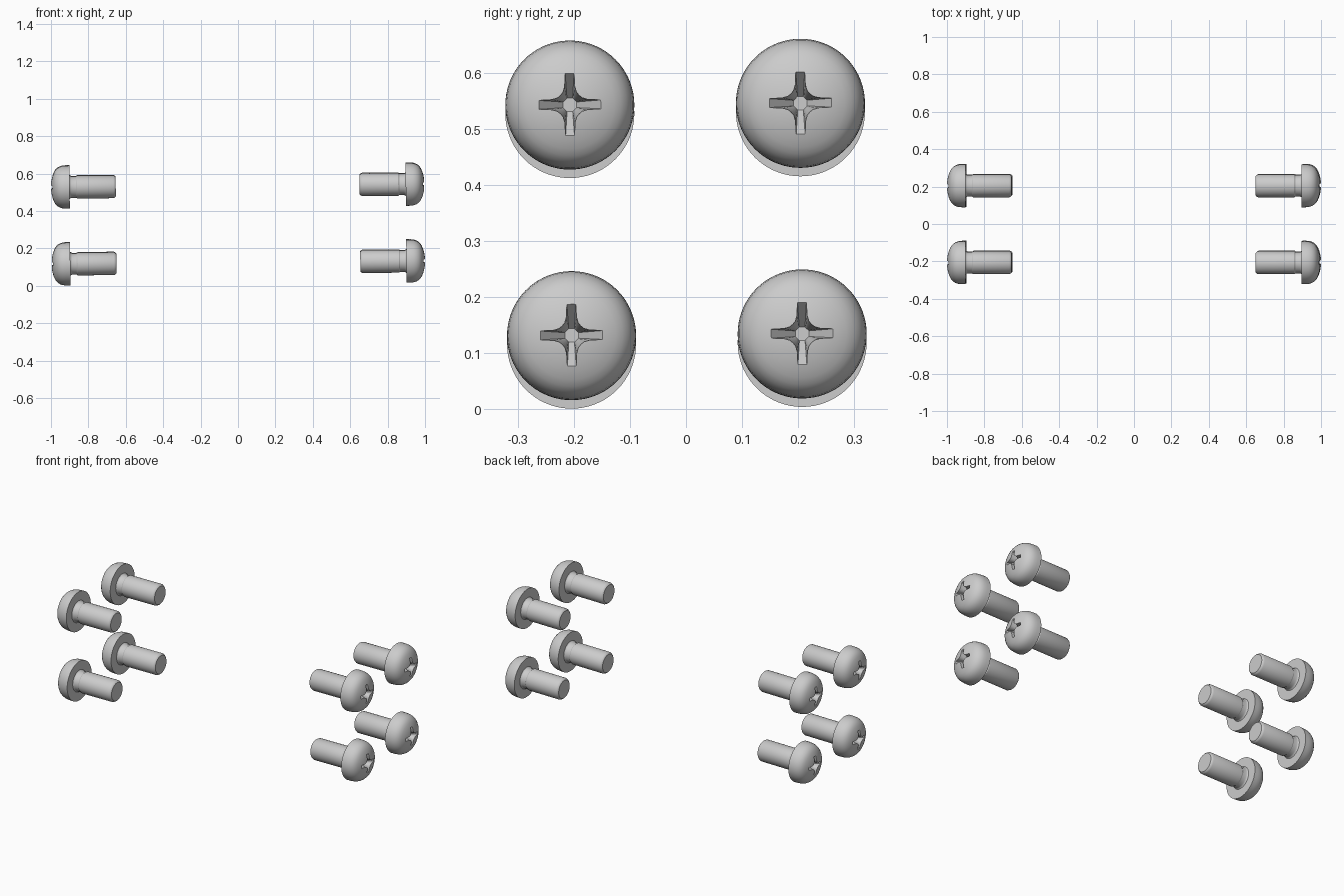
import bpy, bmesh, math
from mathutils import Matrix, Vector

if "Cube" in bpy.data.objects:
    bpy.data.objects.remove(bpy.data.objects["Cube"])

def link(name, bm):
    bmesh.ops.recalc_face_normals(bm, faces=bm.faces)
    me = bpy.data.meshes.new(name)
    bm.to_mesh(me)
    bm.free()
    ob = bpy.data.objects.new(name, me)
    bpy.context.collection.objects.link(ob)
    return ob

def lathe(name, profile, steps=72):
    """Revolve (axial, radius) points about the local x axis."""
    bm = bmesh.new()
    vs = [bm.verts.new((h, 0, r)) for h, r in profile]
    es = [bm.edges.new(p) for p in zip(vs, vs[1:])]
    bmesh.ops.spin(bm, geom=vs + es, cent=(0, 0, 0), axis=(1, 0, 0),
                   angle=math.tau, steps=steps, use_merge=False)
    bmesh.ops.remove_doubles(bm, verts=bm.verts, dist=1e-5)
    return link(name, bm)

def loft(name, rings):
    """Join rings, each (axial, quarter outline), repeated four times around x."""
    bm = bmesh.new()
    loops = []
    for h, quarter in rings:
        loops.append([bm.verts.new(Matrix.Rotation(k * math.pi / 2, 3, 'X') @ Vector((h, y, z)))
                      for k in range(4) for y, z in quarter])
    n = len(loops[0])
    for a, b in zip(loops, loops[1:]):
        for i in range(n):
            j = (i + 1) % n
            bm.faces.new((a[i], a[j], b[j], b[i]))
    bm.faces.new(loops[0])
    bm.faces.new(loops[-1])
    return link(name, bm)

# Screw body: blunt tip, shank, narrow neck, flat underside, domed pan head
screw = lathe("screw", [
    (-0.2465, 0), (-0.2465, 0.052), (-0.242, 0.057), (-0.234, 0.061),
    (-0.040, 0.061), (-0.034, 0.057), (-0.010, 0.057), (-0.004, 0.059), (0, 0.063),
    (0, 0.115), (0.022, 0.1145), (0.040, 0.1125), (0.054, 0.108), (0.066, 0.101),
    (0.076, 0.091), (0.083, 0.079), (0.089, 0.065), (0.094, 0.049),
    (0.098, 0.030), (0.100, 0.012), (0.1003, 0)])

# Cross recess: arms slope down to a small octagonal floor
cross = [(0.057, -0.008), (0.057, 0.008), (0.032, 0.009), (0.022, 0.012),
         (0.0165, 0.0165), (0.012, 0.022), (0.009, 0.032)]
floor = [(0.012, -0.005), (0.012, 0.005), (0.0112, 0.0058), (0.0098, 0.0072),
         (0.0085, 0.0085), (0.0072, 0.0098), (0.0058, 0.0112)]
cutter = loft("recess_cutter", [(0.045, floor), (0.094, cross), (0.13, cross)])

mod = screw.modifiers.new("recess", 'BOOLEAN')
mod.operation, mod.solver, mod.object = 'DIFFERENCE', 'EXACT', cutter
bpy.context.view_layer.objects.active = screw
screw.select_set(True)
bpy.ops.object.modifier_apply(modifier=mod.name)
bpy.data.objects.remove(cutter)
bpy.ops.object.shade_smooth_by_angle(angle=math.radians(30))

# Eight screws, heads outward; the set leans very slightly
lean = (Matrix.Translation((0, 0, 0.331)) @ Matrix.Rotation(-0.0084, 4, 'Y')
        @ Matrix.Rotation(0.0075, 4, 'X'))
first = True
for side, sx in (("right", 1), ("left", -1)):
    for depth, sy in (("front", -1), ("back", 1)):
        for level, sz in (("lower", -1), ("upper", 1)):
            ob = screw if first else screw.copy()
            if not first:
                bpy.context.collection.objects.link(ob)
            first = False
            ob.name = f"screw_{side}_{depth}_{level}"
            turn = Matrix.Rotation(0 if sx > 0 else math.pi, 4, 'Z')
            ob.matrix_world = lean @ Matrix.Translation(
                (sx * 0.8985, sy * 0.2055, sz * 0.2055)) @ turn
